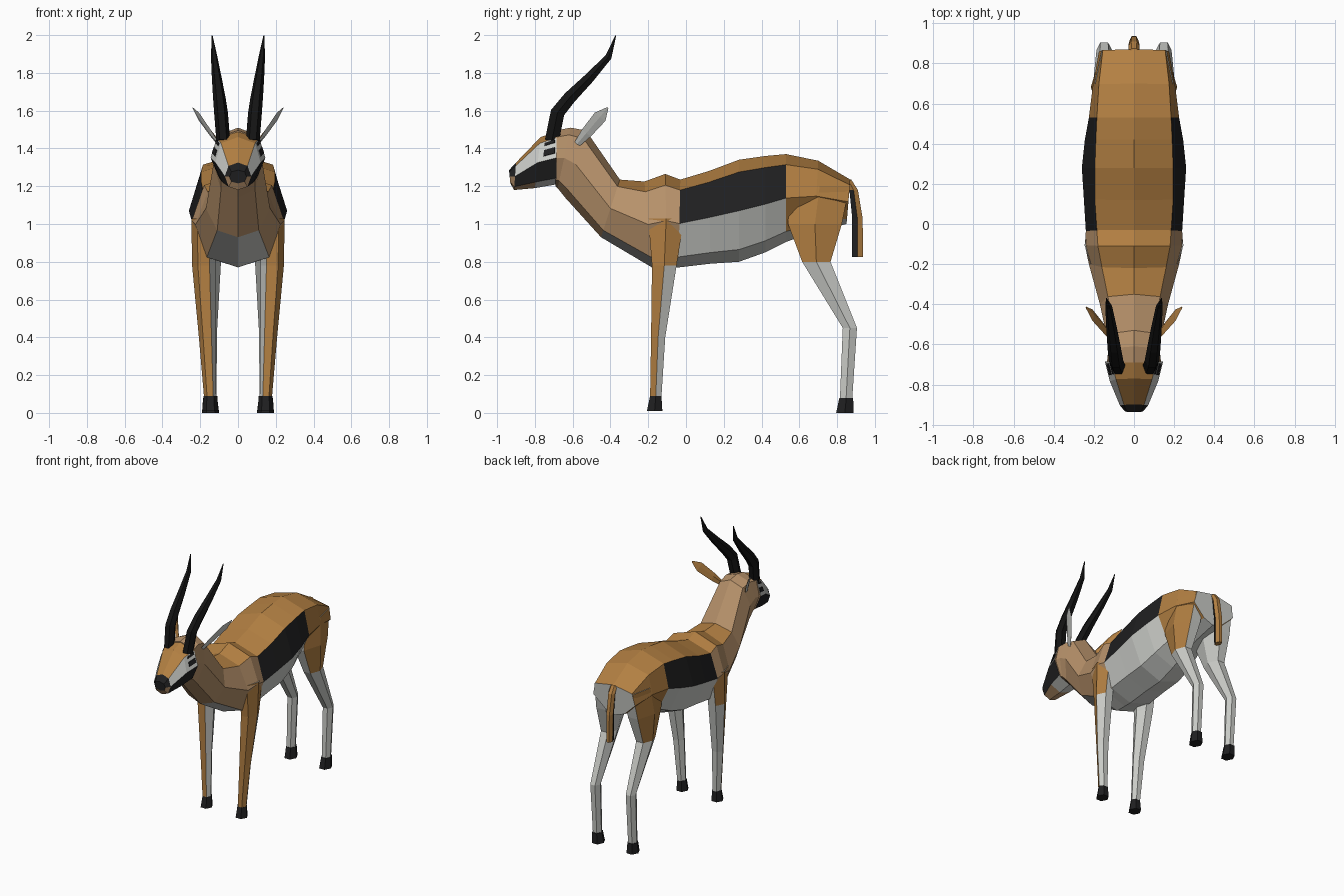
import bpy, bmesh, math
from mathutils import Vector as V

if "Cube" in bpy.data.objects:
    bpy.data.objects.remove(bpy.data.objects["Cube"])


def mat(name, r, g, b):
    m = bpy.data.materials.new(name)
    m.diffuse_color = (r, g, b, 1)
    m.use_nodes = True
    m.node_tree.nodes["Principled BSDF"].inputs["Base Color"].default_value = m.diffuse_color
    return m


MATS = [mat("orange brown", .45, .215, .055), mat("tan", .48, .29, .148),
        mat("white", .60, .61, .58), mat("black", .014, .014, .015),
        mat("horn black", .007, .007, .007)]
ORANGE, TAN, WHITE, BLACK, HORN = range(5)


def loft(name, rings, rule, mirror=False):
    """Skin a list of rings; rule(segment, side) gives the colour, side -1 is a cap."""
    bm = bmesh.new()
    vs = [[bm.verts.new(p) for p in r] for r in rings]
    n = len(rings[0])
    for i in range(len(vs) - 1):
        for k in range(n):
            l = (k + 1) % n
            f = bm.faces.new((vs[i][k], vs[i][l], vs[i + 1][l], vs[i + 1][k]))
            f.material_index = rule(i, k)
    for i, r in ((0, vs[0]), (len(vs) - 1, vs[-1])):
        bm.faces.new(r).material_index = rule(i, -1)
    bmesh.ops.recalc_face_normals(bm, faces=bm.faces[:])
    me = bpy.data.meshes.new(name)
    bm.to_mesh(me)
    bm.free()
    for m in MATS:
        me.materials.append(m)
    ob = bpy.data.objects.new(name, me)
    bpy.context.collection.objects.link(ob)
    if mirror:
        md = ob.modifiers.new("mirror", 'MIRROR')
        md.use_bisect_axis[0] = False
        md.use_mirror_merge = False
    return ob


def body_ring(yt, zt, yd, zd, wa, wb, wc):
    """Eight-sided section between a top and a bottom point."""
    t, d = V((0, yt, zt)), V((0, yd, zd))
    half = [t.lerp(d, f) + V((w, 0, 0)) for f, w in ((.12, wa), (.5, wb), (.88, wc))]
    return [t] + half + [d] + [V((-p.x, p.y, p.z)) for p in reversed(half)]


def strip(k):
    return k if k < 4 else 7 - k


def hex_ring(z, y0, y1, x0, x1):
    """Level six-sided section: outer, front pair, inner, back pair."""
    c, m, q = (x0 + x1) / 2, (y0 + y1) / 2, (x1 - x0) / 4
    return [V(p + (z,)) for p in ((x1, m), (c + q, y0), (c - q, y0),
                                  (x0, m), (c - q, y1), (c + q, y1))]


# Neck and trunk
BODY = [(-.69, 1.495, -.69, 1.20, .11, .135, .09),
        (-.61, 1.51, -.68, 1.19, .10, .13, .09),
        (-.53, 1.495, -.64, 1.14, .095, .13, .09),
        (-.35, 1.235, -.45, .93, .13, .17, .11),
        (-.22, 1.225, -.18, .77, .16, .225, .165),
        (-.11, 1.265, -.10, .77, .18, .245, .17),
        (-.03, 1.235, -.04, .77, .185, .24, .17),
        (.12, 1.28, .13, .79, .195, .25, .17),
        (.28, 1.34, .28, .80, .195, .26, .17),
        (.42, 1.36, .42, .85, .19, .245, .16),
        (.53, 1.37, .53, .905, .185, .225, .14),
        (.70, 1.335, .68, .96, .175, .205, .10),
        (.87, 1.235, .85, 1.0, .155, .175, .08)]


def body_rule(i, k):
    if k < 0:
        return WHITE if i else TAN
    j = strip(k)
    if i < 3:
        return TAN
    if j == 3:
        return WHITE
    if j == 0:
        return ORANGE
    if i < 6:
        return TAN
    if i < 10:
        return BLACK if j == 1 else WHITE
    return ORANGE


loft("trunk", [body_ring(*r) for r in BODY], body_rule)

# Head
HEAD = [(-.937, 1.285, -.93, 1.215, .035, .045, .035),
        (-.90, 1.325, -.91, 1.18, .05, .07, .05),
        (-.77, 1.46, -.80, 1.19, .09, .12, .085),
        (-.685, 1.49, -.685, 1.21, .112, .145, .10)]
head_rings = [body_ring(*r) for r in HEAD]


def head_rule(i, k):
    if k < 0:
        return TAN if i else BLACK
    j = strip(k)
    if i == 0:
        return BLACK if j < 2 else TAN
    return (ORANGE, WHITE, BLACK, WHITE if i == 2 else TAN)[j]


loft("head", head_rings, head_rule)

# Eyes and brow marks: thin plates on the white cheek face
a0, b0, a1, b1 = head_rings[2][1], head_rings[2][2], head_rings[3][1], head_rings[3][2]
out = (a1 - a0).cross(b0 - a0).normalized()
out *= math.copysign(1, out.x)
for name, u0, u1, v0, v1 in (("eye", .3, .9, .45, .75), ("brow", .3, .9, .08, .22)):
    quad = [a0.lerp(a1, u).lerp(b0.lerp(b1, u), v)
            for u, v in ((u0, v0), (u1, v0), (u1, v1), (u0, v1))]
    loft(name, [[p - out * .003 for p in quad], [p + out * .005 for p in quad]],
         lambda i, k: BLACK, True)

# Front legs: brown outside and front, white behind
loft("front_leg", [hex_ring(*r) for r in (
    (1.03, -.20, -.01, .12, .247), (.78, -.18, -.05, .12, .243),
    (.40, -.185, -.11, .118, .207), (.085, -.19, -.13, .115, .18))],
    lambda i, k: ORANGE if k in (0, 1) or (i == 0 and k == 5) else WHITE, True)

# Hind legs: brown outer thigh, white below
loft("hind_leg", [hex_ring(*r) for r in (
    (1.20, .55, .865, .06, .195), (1.0, .54, .825, .05, .215),
    (.80, .615, .765, .09, .205), (.45, .83, .905, .11, .187),
    (.075, .815, .88, .115, .18))],
    lambda i, k: ORANGE if i < 2 and k in (0, 5) else WHITE, True)

# Hooves
for name, top, low in (("front_hoof", (.09, -.19, -.13, .11, .182), (.01, -.207, -.125, .103, .19)),
                       ("hind_hoof", (.08, .812, .885, .11, .185), (0, .795, .887, .1, .19))):
    loft(name, [hex_ring(*top), hex_ring(*low)], lambda i, k: BLACK, True)

# Tail: brown behind, black in front
loft("tail", [hex_ring(*r) for r in (
    (1.235, .84, .875, -.025, .025), (1.18, .865, .91, -.028, .028),
    (1.03, .88, .935, -.025, .025), (.825, .88, .938, -.022, .022))],
    lambda i, k: BLACK if i > 0 and k in (0, 1, 2) else ORANGE)

# Horns: six-sided tapering tubes along a curved path
PATH = [(.078, -.71, 1.44, .043), (.09, -.68, 1.59, .043), (.099, -.615, 1.67, .039),
        (.112, -.515, 1.77, .031), (.126, -.41, 1.885, .02), (.137, -.372, 1.998, .003)]
pts = [V(p[:3]) for p in PATH]
horn = []
for i, p in enumerate(pts):
    axis = (pts[min(i + 1, 5)] - pts[max(i - 1, 0)]).normalized()
    if i == 5:
        axis = V((0, 0, 1))
    side = V((1, 0, 0))
    up = axis.cross(side).normalized()
    horn.append([p + (side * math.cos(t) * .85 + up * math.sin(t)) * PATH[i][3]
                 for t in (math.tau * k / 6 for k in range(6))])
loft("horn", horn, lambda i, k: HORN, True)

# Ears: flat leaf shapes, white inside and brown behind
base, tip = V((.105, -.575, 1.425)), V((.24, -.415, 1.615))
wide = V((0, .79, -.6))
face = wide.cross(tip - base).normalized()
ear = []
for f, w, d in ((0, .018, .015), (.3, .03, .012), (.75, .036, .008), (1, .005, .002)):
    c = base.lerp(tip, f)
    ear.append([c + wide * w, c + face * d * .4, c - wide * w, c - face * d])
loft("ear", ear, lambda i, k: WHITE if k in (0, 1) else ORANGE, True)
